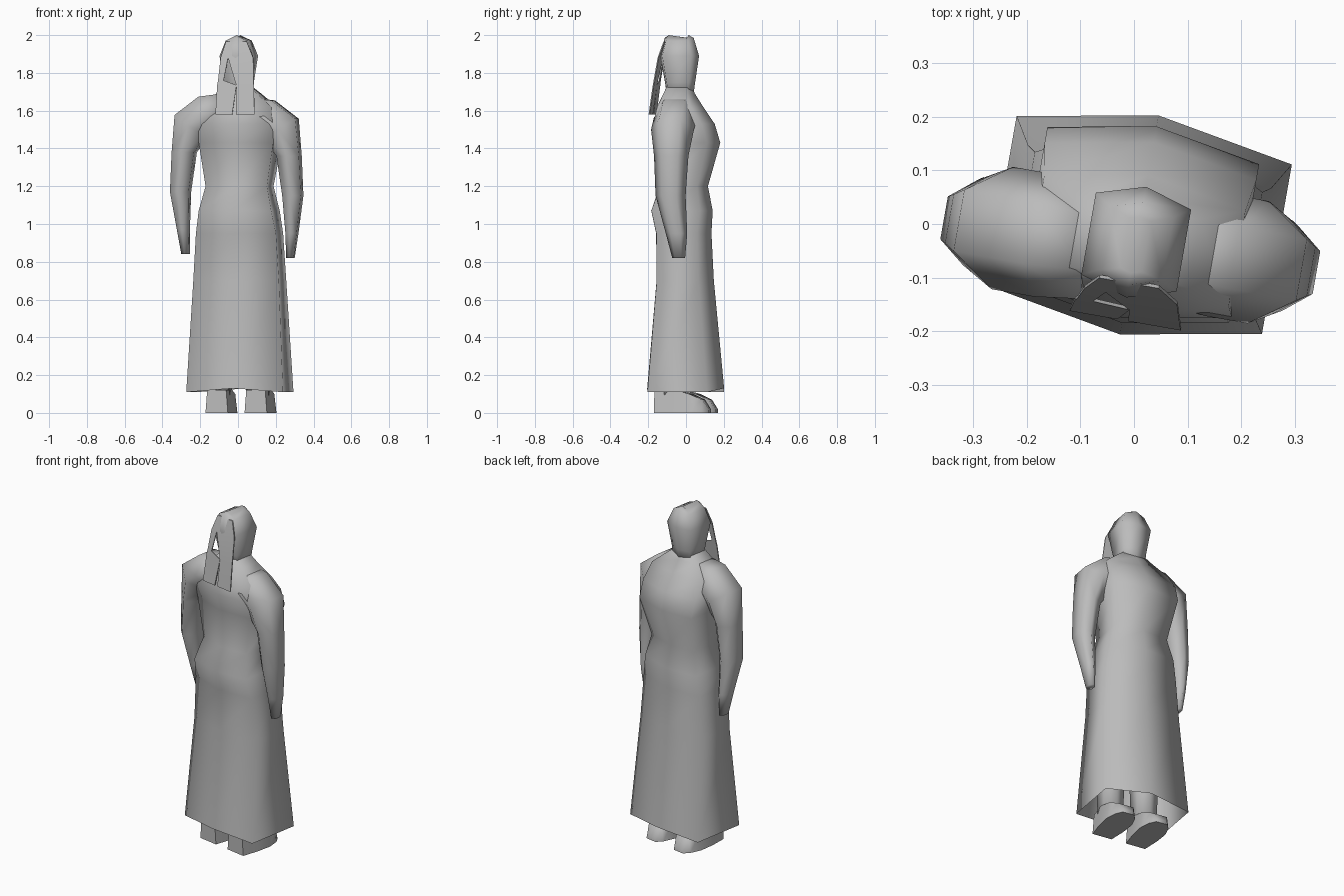
import bpy, bmesh, math
from mathutils import Matrix, Vector

cube = bpy.data.objects.get("Cube")
if cube:
    bpy.data.objects.remove(cube, do_unlink=True)

mat = bpy.data.materials.new("plain grey")
mat.use_nodes = True
GREY = (.5, .5, .5, 1)
mat.diffuse_color = GREY
mat.node_tree.nodes["Principled BSDF"].inputs["Base Color"].default_value = GREY
YAW = Matrix.Rotation(math.radians(-10), 4, 'Z')
SIDES = {"left": 1, "right": -1}


def loft(name, rings, cap_start=True, sharp=180):
    """Skin a list of point rings, turned with the whole figure."""
    bm = bmesh.new()
    loops = [[bm.verts.new(YAW @ Vector(point)) for point in ring] for ring in rings]
    for lower, upper in zip(loops, loops[1:]):
        for i in range(len(lower)):
            bm.faces.new((lower[i - 1], lower[i], upper[i], upper[i - 1]))
    if cap_start:
        bm.faces.new(loops[0][::-1])
    bm.faces.new(loops[-1])
    bmesh.ops.recalc_face_normals(bm, faces=bm.faces)
    mesh = bpy.data.meshes.new(name)
    bm.to_mesh(mesh)
    bm.free()
    mesh.materials.append(mat)
    part = bpy.data.objects.new(name, mesh)
    bpy.context.scene.collection.objects.link(part)
    bpy.ops.object.select_all(action='DESELECT')
    part.select_set(True)
    bpy.context.view_layer.objects.active = part
    bpy.ops.object.shade_smooth_by_angle(angle=math.radians(sharp))


def hexagon(z, width, front, back, bulge, lift=0):
    """Six-sided body section: two corners per side, one front, one back."""
    centre = .01
    left, right = centre + width, centre - width
    swell = bulge * width
    return [(left, -back, z), (left, front, z), (centre, front + swell, z + lift),
            (right, front, z), (right, -back, z), (centre, -back - swell, z + lift)]


def limb_ring(x, y, z, width, depth, lean=0, side=1, sides=6):
    """Section of a limb; lean turns it from horizontal towards upright."""
    grow = 1 / math.cos(math.pi / sides)
    lean = math.radians(lean)
    ring = []
    for i in range(sides):
        angle = math.tau * (i + .5) / sides
        across = width * grow * math.cos(angle)
        ring.append((x + side * across * math.cos(lean),
                     y + depth * grow * math.sin(angle),
                     z + across * math.sin(lean)))
    return ring


# Robe: flared skirt, hips, waist, chest and shoulders
hem = hexagon(.11, .26, .16, .16, .18, lift=.02)
body = [hexagon(z, width, front, back, bulge=.18) for z, width, front, back in (
    (.7, .23, .11, .115),
    (.95, .215, .1, .12),
    (1.07, .195, .11, .15),
    (1.2, .165, .09, .11),
    (1.43, .2, .15, .12),
    (1.53, .2, .12, .14),
    (1.62, .19, .06, .12),
    (1.69, .11, .03, .1),
    (1.73, .06, .02, .09))]
loft("robe", [hem] + body, cap_start=False)

# Sleeved arms: broad sloping shoulders tapering to small hands
for label, side in SIDES.items():
    back, rise = (0, 0) if side > 0 else (.02, .02)
    loft(label + "_arm", [
        limb_ring(side * x, y - back, z + rise, width, depth, lean, side)
        for x, y, z, width, depth, lean in (
            (.07, -.03, 1.6, .07, .09, 80),
            (.16, -.03, 1.56, .1, .1, 70),
            (.24, -.03, 1.5, .1, .1, 35),
            (.28, -.03, 1.36, .06, .08, 0),
            (.3, -.03, 1.15, .05, .07, 0),
            (.29, 0, .95, .03, .05, 0),
            (.28, .01, .82, .02, .03, 0))])

# Head: flat sided with a peaked crown
loft("head", [hexagon(z, width, front, back, bulge=.3, lift=lift)
              for z, width, front, back, lift in (
    (1.67, .065, .02, .08, 0),
    (1.75, .07, .03, .09, 0),
    (1.89, .09, .045, .11, 0),
    (1.97, .06, .025, .095, .015),
    (1.985, .02, .01, .085, .015))])


# Veil hanging from the back of the head, with an opening on one side
def panel(name, rows):
    top, bottom = rows[0][-1], rows[-1][-1]
    rings = []
    for start, end, z in rows:
        y = -.11 - .07 * ((top - z) / (top - bottom)) ** .7
        rings.append([(start, y, z), (end, y, z),
                      (end, y + .006, z), (start, y + .006, z)])
    loft(name, rings, sharp=30)


panel("veil_left", ((-.01, .066, 1.965), (-.03, .105, 1.88),
                    (.02, .113, 1.73), (.02, .12, 1.58)))
panel("veil_right", ((-.046, -.01, 1.965), (-.07, -.03, 1.88),
                     (-.08, -.05, 1.76), (-.084, .02, 1.735), (-.09, 0, 1.58)))

# Shoes and lower legs
for label, side in SIDES.items():
    x = .015 + side * .105
    loft(label + "_shoe", [
        [(x - width, y, 0), (x + width, y, 0),
         (x + width * .85, y, top), (x - width * .85, y, top)]
        for y, width, top in ((-.14, .06, .12), (-.04, .075, .125), (.05, .078, .1),
                              (.115, .06, .07), (.15, .035, .02))], sharp=60)
    loft(label + "_leg", [limb_ring(x, -.05, z, width, width)
                          for z, width in ((.08, .06), (.6, .075))])
